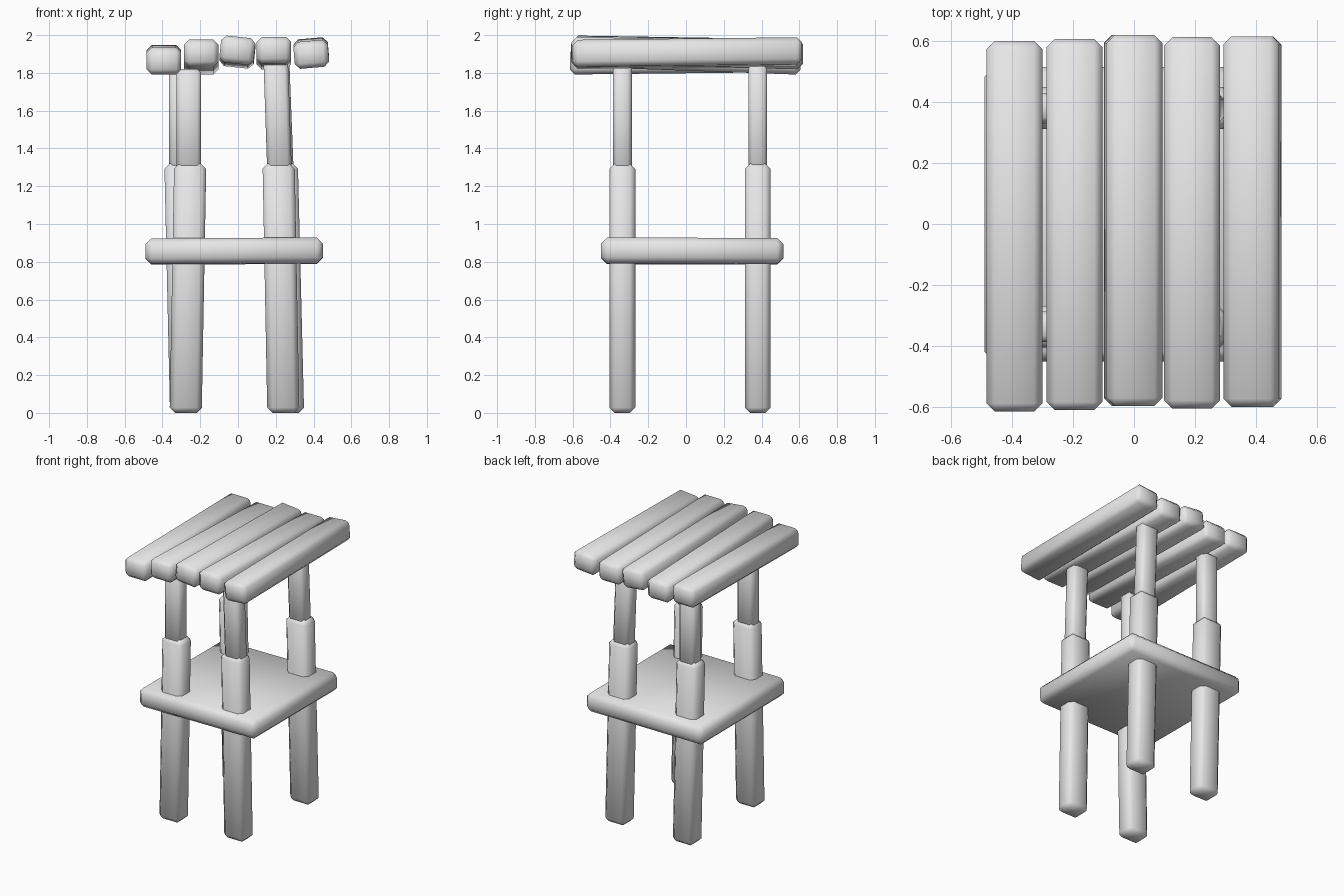
import bpy, bmesh, math
from mathutils import Matrix, Vector

default = bpy.data.objects.get("Cube")
if default:
    bpy.data.objects.remove(default, do_unlink=True)

grey = bpy.data.materials.new("plain_grey")
grey.use_nodes = True
colour = (0.8, 0.8, 0.8, 1)
grey.diffuse_color = colour
grey.node_tree.nodes["Principled BSDF"].inputs["Base Color"].default_value = colour


def beam(name, start, end, size, bevel, roll=0):
    """Chamfered timber between two end centres, upright (z) or lying along y."""
    start, end = Vector(start), Vector(end)
    upright = abs(end.z - start.z) > abs(end.y - start.y)
    along, across = (2, 1) if upright else (1, 2)
    turn = Matrix.Rotation(math.radians(roll), 3, "Z" if upright else "Y")
    bm = bmesh.new()
    bmesh.ops.create_cube(bm, size=1)
    for v in bm.verts:
        offset = Vector()
        offset[0] = v.co.x * size[0]
        offset[across] = v.co[across] * size[1]
        v.co = (end if v.co[along] > 0 else start) + turn @ offset
    bmesh.ops.bevel(bm, geom=bm.edges[:], offset=bevel, segments=1,
                    profile=0.5, affect="EDGES", clamp_overlap=True)
    bmesh.ops.recalc_face_normals(bm, faces=bm.faces[:])
    for f in bm.faces:
        f.smooth = True
    mesh = bpy.data.meshes.new(name)
    bm.to_mesh(mesh)
    bm.free()
    mesh.materials.append(grey)
    obj = bpy.data.objects.new(name, mesh)
    bpy.context.collection.objects.link(obj)


# Four legs, each a thick lower post with a thinner post rising from it:
# name, y, lower foot x, lower head x, upper foot x, upper head x, top height
legs = [
    ("front_right", -0.337, -0.277, -0.253, -0.26, -0.26, 1.82),
    ("front_left", -0.337, 0.24, 0.215, 0.22, 0.20, 1.86),
    ("back_right", 0.38, -0.275, -0.305, -0.30, -0.30, 1.82),
    ("back_left", 0.38, 0.265, 0.232, 0.23, 0.207, 1.86),
]
for name, y, foot, head, foot2, head2, top in legs:
    beam(name + "_lower_post", (foot, y, 0), (head, y, 1.32), (0.17, 0.137), 0.028)
    beam(name + "_upper_post", (foot2, y, 1.27), (head2, y, top), (0.13, 0.1), 0.02)

# Platform
beam("platform", (-0.02, -0.45, 0.858), (-0.02, 0.515, 0.855), (0.94, 0.137), 0.032, -0.3)

# Roof planks: x, front y, back y, front z, back z, roll
planks = [
    (-0.392, -0.615, 0.60, 1.863, 1.876, 0),
    (-0.195, -0.61, 0.607, 1.905, 1.862, 0),
    (-0.003, -0.597, 0.62, 1.92, 1.90, 6),
    (0.19, -0.605, 0.612, 1.92, 1.89, 0),
    (0.388, -0.60, 0.615, 1.898, 1.912, -5),
]
for i, (x, y0, y1, z0, z1, roll) in enumerate(planks):
    beam(f"roof_plank_{i + 1}", (x, y0, z0), (x, y1, z1), (0.183, 0.143), 0.027, roll)
